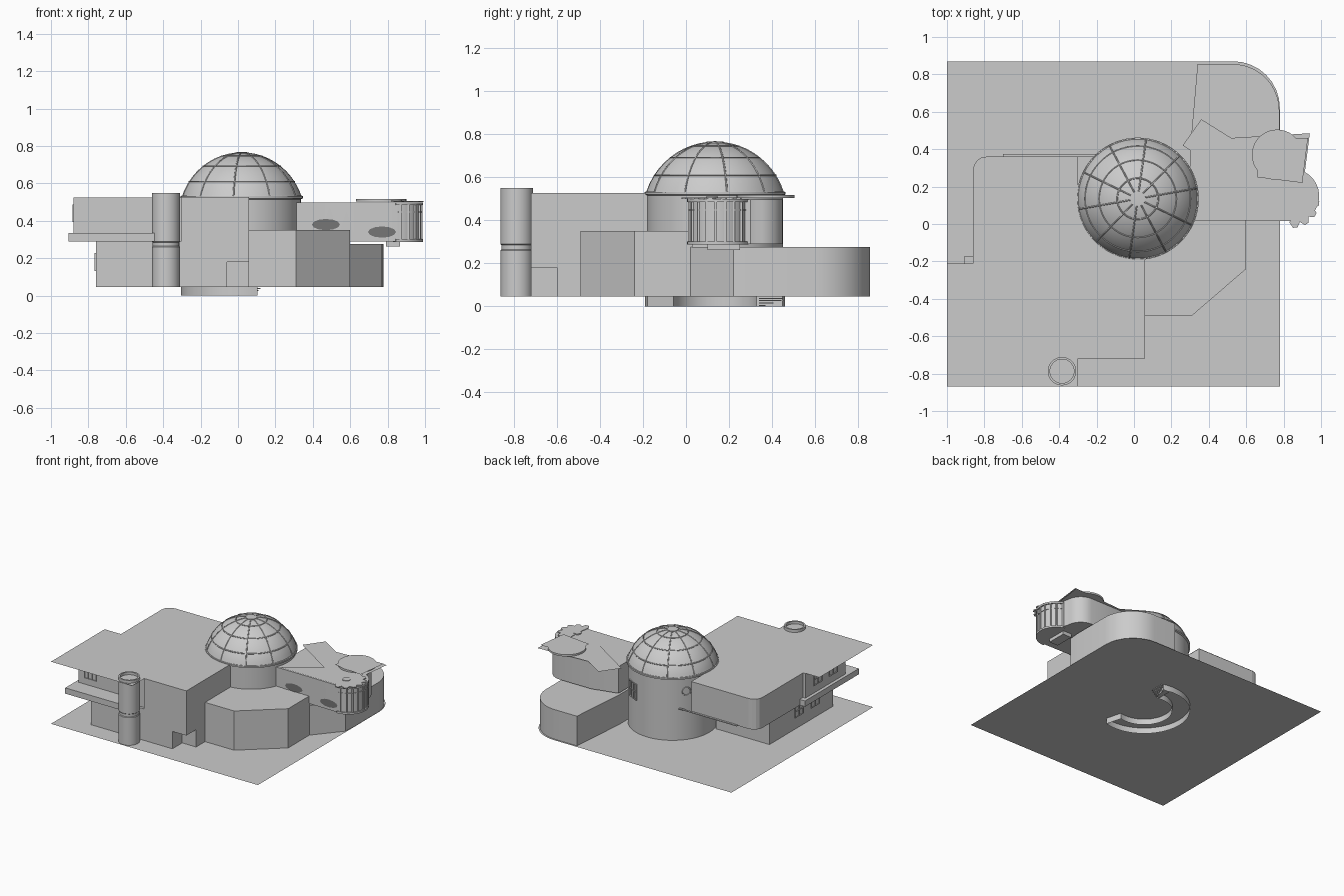
import bpy, bmesh, math
from mathutils import Vector, Matrix

if "Cube" in bpy.data.objects:
    bpy.data.objects.remove(bpy.data.objects["Cube"])

CX, CY, R = 0.02, 0.135, 0.316   # drum centre and radius
G = 0.045                        # ground level


def finish(name, bm, smooth=False):
    me = bpy.data.meshes.new(name)
    bmesh.ops.recalc_face_normals(bm, faces=bm.faces)
    bm.to_mesh(me)
    bm.free()
    ob = bpy.data.objects.new(name, me)
    bpy.context.collection.objects.link(ob)
    if smooth:
        bpy.context.view_layer.objects.active = ob
        ob.select_set(True)
        bpy.ops.object.shade_smooth_by_angle(angle=math.radians(35))
        ob.select_set(False)
    return ob


def prism(name, pts, z0, z1=None, smooth=False):
    """Flat sheet at z0, or an extruded block up to z1."""
    bm = bmesh.new()
    f = bm.faces.new([bm.verts.new((x, y, z0)) for x, y in pts])
    if z1 is not None:
        ext = bmesh.ops.extrude_face_region(bm, geom=[f], use_keep_orig=True)["geom"]
        bmesh.ops.translate(bm, vec=(0, 0, z1 - z0),
                            verts=[v for v in ext if isinstance(v, bmesh.types.BMVert)])
    return finish(name, bm, smooth)


def box(name, x0, x1, y0, y1, z0, z1):
    return prism(name, [(x0, y0), (x1, y0), (x1, y1), (x0, y1)], z0, z1)


def arc(cx, cy, r, a0, a1, n, ry=None):
    return [(cx + r * math.cos(math.radians(a0 + (a1 - a0) * i / n)),
             cy + (ry or r) * math.sin(math.radians(a0 + (a1 - a0) * i / n)))
            for i in range(n + 1)]


def lathe(name, profile, cx, cy, n=48):
    bm = bmesh.new()
    vs = [bm.verts.new((cx + r, cy, z)) for r, z in profile]
    es = [bm.edges.new(p) for p in zip(vs, vs[1:])]
    bmesh.ops.spin(bm, geom=vs + es, cent=(cx, cy, 0), axis=(0, 0, 1),
                   angle=2 * math.pi, steps=n)
    bmesh.ops.remove_doubles(bm, verts=bm.verts, dist=1e-4)
    return finish(name, bm, True)


def window(name, pos, angle, w, h, cols=2, rows=2, t=0.004):
    """Frame of bars around panes; angle is the outward direction in degrees."""
    bm = bmesh.new()
    m = Matrix.Translation(pos) @ Matrix.Rotation(math.radians(angle + 90), 4, 'Z')
    bars = [(-w / 2 + w * i / cols, 0, t, h + t) for i in range(cols + 1)]
    bars += [(0, -h / 2 + h * i / rows, w + t, t) for i in range(rows + 1)]
    for x, z, sx, sz in bars:
        bmesh.ops.create_cube(bm, size=1, matrix=m @ Matrix.Translation((x, 0, z))
                              @ Matrix.Diagonal((sx, 0.012, sz, 1)))
    return finish(name, bm)


# site plate with one rounded corner
corner = arc(0.53, 0.62, 0.25, 0, 90, 8)
prism("site_plate", [(-1, -0.87), (0.78, -0.87)] + corner + [(-1, 0.87)], G)

# curved stair well below the plate
bm = bmesh.new()
loop = arc(CX, CY, 0.325, 75, 285, 36) + arc(CX, CY, 0.2, 285, 75, 24)
lo = [bm.verts.new((x, y, 0)) for x, y in loop]
hi = [bm.verts.new((x, y, G)) for x, y in loop]
for i in range(len(loop)):
    j = (i + 1) % len(loop)
    bm.faces.new((lo[i], lo[j], hi[j], hi[i]))
finish("stair_well", bm, True)
for i in range(4):
    box("stair_step", 0.05, 0.09 + 0.01 * i, 0.34, 0.45, 0.002 + 0.011 * i, 0.007 + 0.011 * i)

# drum and dome
lathe("drum", [(R, G), (R, 0.515), (0.327, 0.52), (0.327, 0.532), (0.31, 0.535)], CX, CY, 64)
SR = 0.336
SZ = 0.763 - SR


def dome_point(lat, r=SR):
    return r * math.cos(math.radians(lat)), SZ + r * math.sin(math.radians(lat))


lathe("dome", [dome_point(17 + 73 * i / 14) for i in range(15)], CX, CY, 60)
for lat in (18, 33, 52, 71):
    r, z = dome_point(lat)
    bpy.ops.mesh.primitive_torus_add(location=(CX, CY, z), major_radius=r, minor_radius=0.004,
                                     major_segments=60, minor_segments=6)
    bpy.context.object.name = "dome_ring"
for k in range(10):
    cu = bpy.data.curves.new("dome_rib", 'CURVE')
    cu.dimensions, cu.bevel_depth, cu.bevel_resolution = '3D', 0.004, 1
    sp = cu.splines.new('POLY')
    sp.points.add(10)
    a = math.radians(36 * k + 10)
    for i, p in enumerate(sp.points):
        r, z = dome_point(18 + 66 * i / 10)
        p.co = (CX + r * math.cos(a), CY + r * math.sin(a), z, 1)
    bpy.context.collection.objects.link(bpy.data.objects.new("dome_rib", cu))
lathe("dome_cap", [(0.0, 0.768), (0.04, 0.766), (0.04, 0.755)], CX, CY, 24)

# windows on the back of the drum
a = math.radians(63)
window("drum_window", (CX + R * math.cos(a), CY + R * math.sin(a), 0.36), 63, 0.1, 0.12, 3, 2)
a = math.radians(143)
bpy.ops.mesh.primitive_torus_add(location=(CX + R * math.cos(a), CY + R * math.sin(a), 0.42),
                                 rotation=(math.pi / 2, 0, a + math.pi / 2),
                                 major_radius=0.03, minor_radius=0.004, minor_segments=6)
bpy.context.object.name = "round_window"

# main wing: flat roof sheet, upper floor, lower floor
back_corner = arc(-0.79, 0.29, 0.07, 90, 180, 4)
prism("main_roof", [(-1, -0.87), (-0.3, -0.87), (-0.3, -0.72), (0.06, -0.72), (0.06, -0.15),
                    (-0.3, 0.1), (-0.3, 0.36)] + back_corner + [(-0.86, -0.21), (-1, -0.21)], 0.528)
prism("upper_floor", [(-0.88, -0.7), (-0.3, -0.7), (-0.3, 0.36)] + back_corner
      + [(-0.86, -0.21), (-0.88, -0.21)], 0.29, 0.526)
box("upper_floor_eave", -0.7, -0.2, 0.36, 0.375, 0.29, 0.296)
box("lower_floor", -0.76, -0.3, -0.72, 0.06, G, 0.29)
box("balcony_ledge", -0.905, -0.44, -0.83, -0.17, 0.29, 0.335)
box("hall_upper", -0.305, 0.06, -0.72, 0.0, 0.18, 0.527)
prism("hall_lower", [(-0.305, -0.72), (-0.06, -0.72), (-0.06, -0.6), (0.06, -0.6),
                     (0.06, 0.0), (-0.305, 0.0)], G, 0.18)
window("front_window", (-0.78, -0.7, 0.44), -90, 0.1, 0.11, 3, 2)
for y, z, x in ((-0.55, 0.44, -0.88), (-0.36, 0.44, -0.88), (-0.5, 0.18, -0.76), (-0.3, 0.18, -0.76)):
    window("side_window", (x, y, z), 180, 0.1, 0.09)

# round corner tower with a hollow top
lathe("corner_tower", [(0.0, 0.53), (0.064, 0.53), (0.064, 0.55), (0.076, 0.55), (0.076, 0.29),
                       (0.071, 0.285), (0.071, 0.265), (0.075, 0.26), (0.075, G)], -0.385, -0.787, 32)

# faceted bay in front of the drum
prism("faceted_bay", [(0.06, -0.49), (0.31, -0.49), (0.6, -0.24), (0.6, 0.03), (0.06, 0.03)], G, 0.35)

# low rear block with rounded corner
prism("rear_block", [(0.3, 0.02), (0.6, 0.02), (0.77, 0.22), (0.777, 0.3)]
      + arc(0.527, 0.605, 0.25, 0, 90, 16) + [(0.34, 0.855), (0.3, 0.4)], G, 0.275, True)

# raised pavilion: walls, round glazed end, roof sheets
bay = arc(0.845, 0.15, 0.135, -90, 70, 14)
prism("pavilion", [(0.3, 0.02), (0.6, 0.02)] + bay
      + [(0.9, 0.3)] + arc(0.77, 0.33, 0.12, 0, 90, 8) + [(0.5, 0.45), (0.3, 0.4)], 0.29, 0.498, True)
for z in (0.288, 0.485):
    prism("bay_rim", arc(0.845, 0.15, 0.145, -90, 75, 14) + [(0.83, 0.2), (0.83, 0.05)], z, z + 0.014, True)
for i in range(9):
    x, y = arc(0.845, 0.15, 0.137, -80, 70, 8)[i]
    box("bay_mullion", x - 0.005, x + 0.005, y - 0.005, y + 0.005, 0.3, 0.486)
prism("bay_transom", arc(0.845, 0.15, 0.139, -85, 70, 14) + [(0.83, 0.15)], 0.445, 0.45)
prism("pavilion_roof", [(0.34, 0.025), (0.6, 0.2), (0.26, 0.42), (0.36, 0.56), (0.52, 0.46),
                        (0.94, 0.485), (0.91, 0.25), (0.85, 0.02)], 0.503)
prism("round_skylight", arc(0.765, 0.37, 0.135, 0, 350, 35), 0.503, 0.517, True)
prism("skylight_panel", [(0.66, 0.25), (0.9, 0.22), (0.93, 0.46), (0.67, 0.46)], 0.52)

# fan of scalloped petals over the glazed end
for k in range(9):
    a = math.radians(-85 + 27 * k)
    c = Vector((0.85, 0.12))
    petal = [c + Matrix.Rotation(a, 2) @ Vector(p)
             for p in ((0.02, -0.006), (0.11, -0.028), (0.14, -0.012), (0.14, 0.012), (0.11, 0.028), (0.02, 0.006))]
    if a < math.radians(90):
        prism("roof_petal", [tuple(p) for p in petal], 0.5, 0.507)
lathe("fan_hub", [(0, 0.511), (0.028, 0.511), (0.028, 0.5)], 0.85, 0.12, 16)
box("pavilion_bracket", 0.79, 0.865, 0.1, 0.25, 0.262, 0.29)

# mural on the pavilion front: pale trees and dark rocks
pale = bpy.data.materials.new("pale")
pale.diffuse_color = (0.62, 0.62, 0.62, 1)
pale.use_nodes = True
pale.node_tree.nodes["Principled BSDF"].inputs["Base Color"].default_value = pale.diffuse_color
dark = bpy.data.materials.new("dark")
dark.diffuse_color = (0.18, 0.18, 0.18, 1)
dark.use_nodes = True
dark.node_tree.nodes["Principled BSDF"].inputs["Base Color"].default_value = dark.diffuse_color


def mural(name, pts, y, mat):
    bm = bmesh.new()
    bm.faces.new([bm.verts.new((x, y, z)) for x, z in pts])
    finish(name, bm).data.materials.append(mat)


for x, w, top in ((0.4, 0.05, 0.45), (0.49, 0.06, 0.47), (0.58, 0.05, 0.45), (0.73, 0.06, 0.47), (0.8, 0.06, 0.44)):
    mural("mural_tree", [(x - w, 0.295), (x + w, 0.295), (x, top)], 0.017, pale)
for x, z in ((0.47, 0.38), (0.77, 0.34)):
    mural("mural_rock", arc(x, z, 0.075, 0, 330, 11, 0.03), 0.014, dark)
